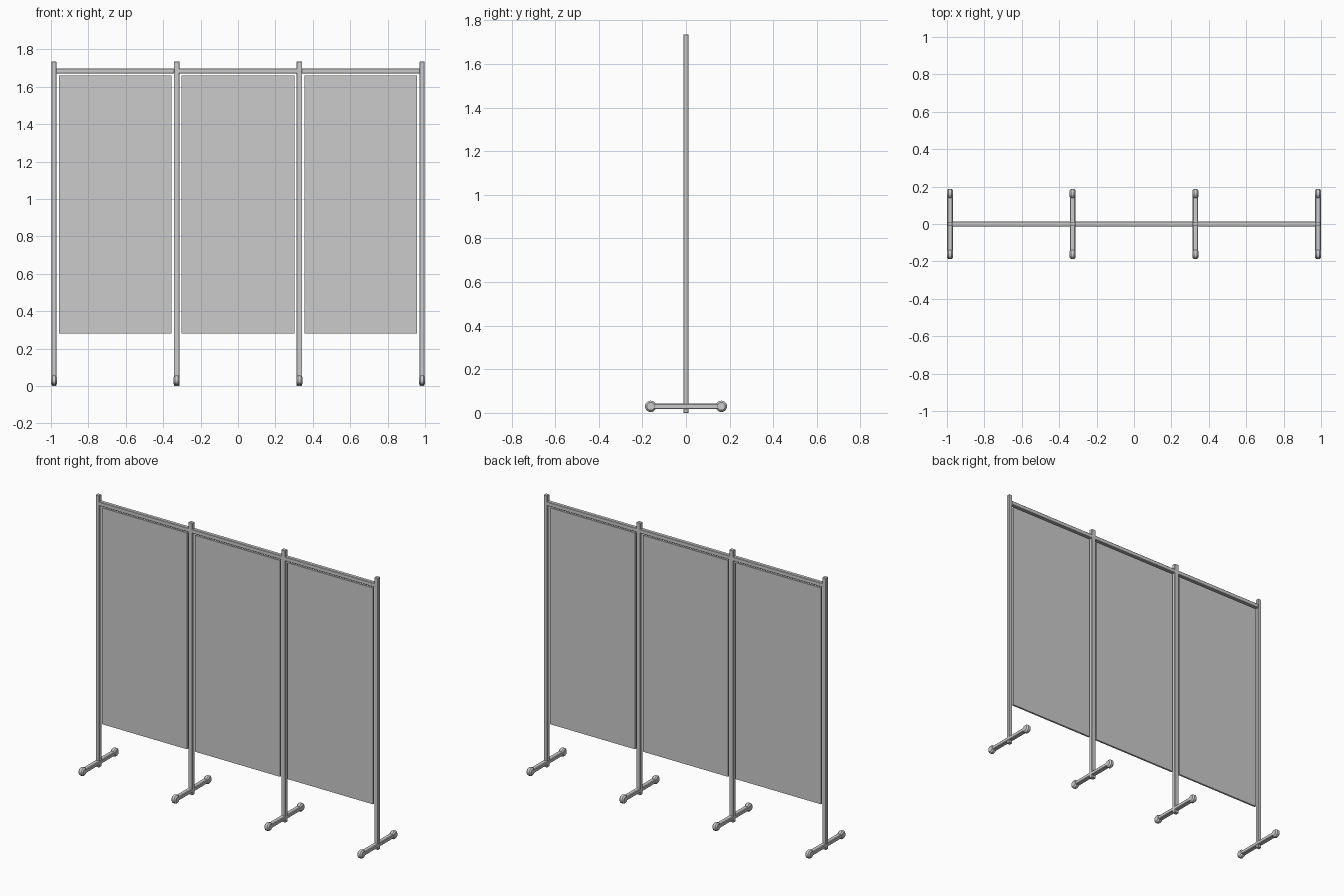
import bpy, math

if "Cube" in bpy.data.objects:
    bpy.data.objects.remove(bpy.data.objects["Cube"])

POSTS = [-0.984, -0.328, 0.328, 0.984]


def finish(ob, name, bevel, segments=1):
    ob.name = name
    if bevel:
        m = ob.modifiers.new("Bevel", 'BEVEL')
        m.width = bevel
        m.segments = segments
    return ob


def box(name, lo, hi, bevel=0.0):
    bpy.ops.mesh.primitive_cube_add(size=1, location=[(a + b) / 2 for a, b in zip(lo, hi)])
    ob = bpy.context.object
    ob.scale = [b - a for a, b in zip(lo, hi)]
    bpy.ops.object.transform_apply(location=False, rotation=False, scale=True)
    return finish(ob, name, bevel)


def disc(name, x, y, z, radius, width, bevel):
    bpy.ops.mesh.primitive_cylinder_add(vertices=20, radius=radius, depth=width,
                                        location=(x, y, z), rotation=(0, math.pi / 2, 0))
    return finish(bpy.context.object, name, bevel)


for i, x in enumerate(POSTS):
    # Upright post; the two inner ones are slightly wider
    w = 0.015 if 0 < i < 3 else 0.0125
    box("post", (x - w, -0.012, 0.0), (x + w, 0.012, 1.735), 0.002)

    # Foot bar with a round pad at each end
    box("foot_bar", (x - 0.015, -0.16, 0.017), (x + 0.015, 0.16, 0.042), 0.004)
    for s in (-1, 1):
        disc("foot_pad", x, s * 0.162, 0.03, 0.026, 0.032, 0.008)

for a, b in zip(POSTS, POSTS[1:]):
    c = (a + b) / 2
    # Top rail between neighbouring posts
    box("top_rail", (a + 0.01, -0.0125, 1.67), (b - 0.01, 0.0125, 1.697), 0.003)
    # Hanging privacy panel
    box("panel", (c - 0.301, -0.006, 0.28), (c + 0.301, 0.006, 1.66))
